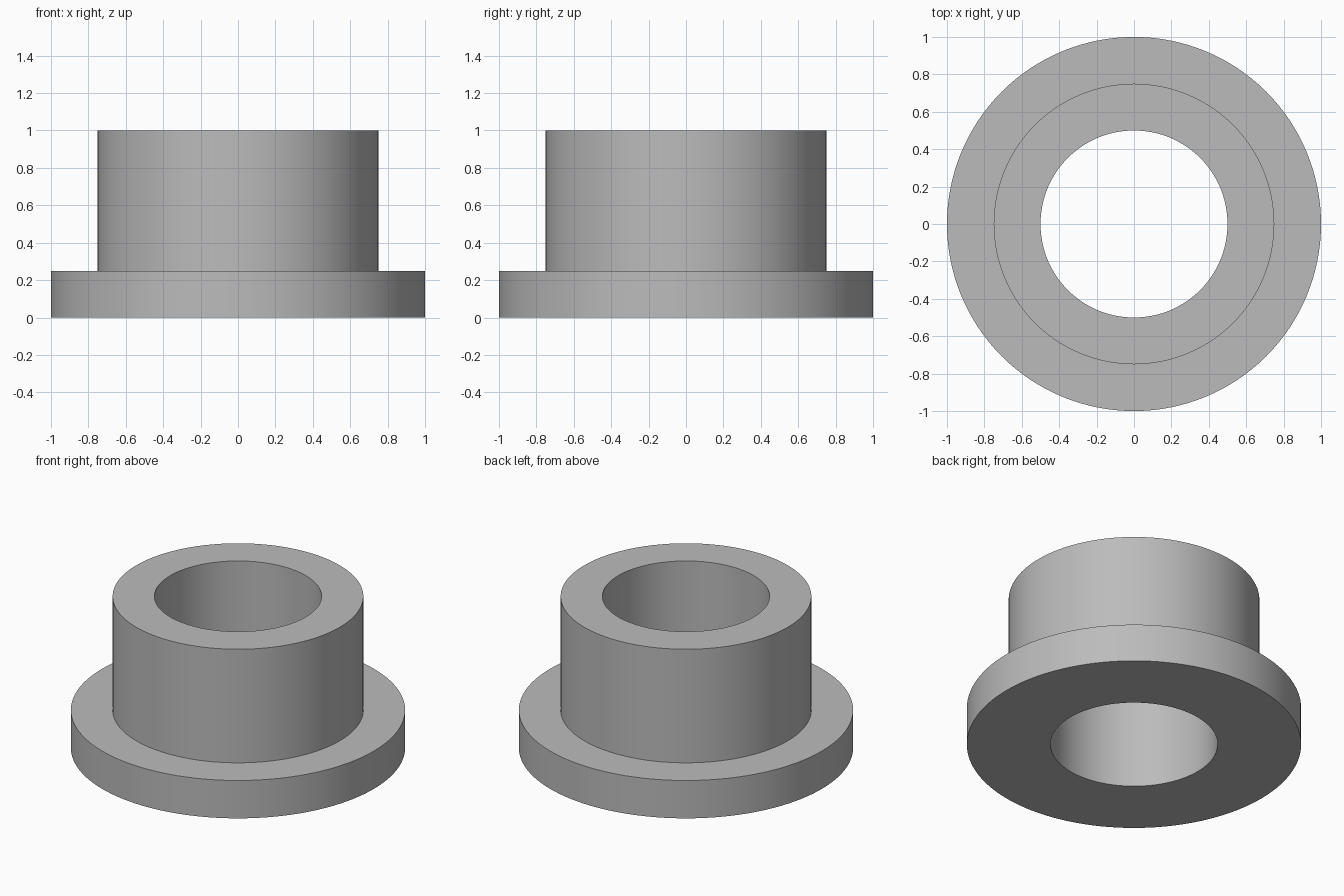
import bpy
import bmesh
from math import tau, radians
from mathutils import Matrix

cube = bpy.data.objects.get("Cube")
if cube:
    bpy.data.objects.remove(cube, do_unlink=True)

SEGMENTS = 128

# Plain grey material
grey = bpy.data.materials.new("plain grey")
grey.use_nodes = True
colour = (0.5, 0.5, 0.5, 1)
grey.diffuse_color = colour
grey.node_tree.nodes["Principled BSDF"].inputs["Base Color"].default_value = colour

# Closed cross-section (radius, height): bore, flange, sleeve
profile = [(0.5, 0), (1, 0), (1, 0.25), (0.75, 0.25), (0.75, 1), (0.5, 1)]

# Revolve the section into one watertight bushing
bm = bmesh.new()
verts = [bm.verts.new((r, 0, z)) for r, z in profile]
edges = [bm.edges.new((a, b)) for a, b in zip(verts, verts[1:] + verts[:1])]
bmesh.ops.spin(bm, geom=verts + edges, cent=(0, 0, 0), axis=(0, 0, 1),
               angle=tau, steps=SEGMENTS, use_merge=True)
bmesh.ops.remove_doubles(bm, verts=bm.verts, dist=0.0001)
bmesh.ops.recalc_face_normals(bm, faces=bm.faces)

mesh = bpy.data.meshes.new("flanged_bushing")
bm.to_mesh(mesh)
bm.free()
mesh.materials.append(grey)

bushing = bpy.data.objects.new("flanged_bushing", mesh)
bpy.context.collection.objects.link(bushing)

# Smooth round walls with crisp rims
bpy.ops.object.select_all(action='DESELECT')
bushing.select_set(True)
bpy.context.view_layer.objects.active = bushing
bpy.ops.object.shade_smooth_by_angle(angle=radians(30))
